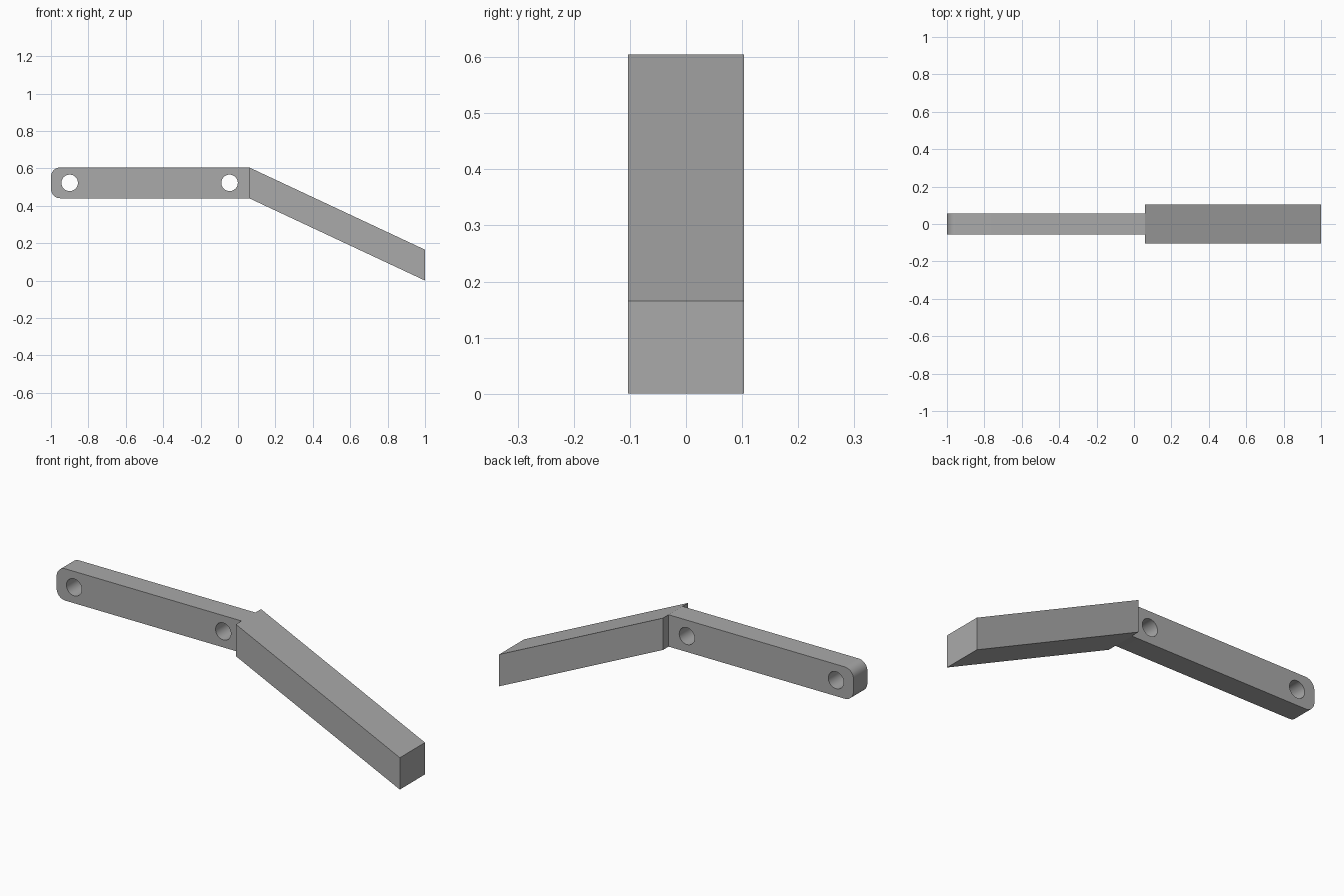
import bpy
import bmesh
import math

cube = bpy.data.objects.get("Cube")
if cube:
    bpy.data.objects.remove(cube, do_unlink=True)

TOP, BOTTOM = 0.605, 0.44       # height of the flat bar
LEFT, JOINT, TIP = -1.0, 0.06, 1.0
DROP = BOTTOM                   # the sloped arm falls to the ground
BAR_HALF, ARM_HALF = 0.057, 0.103
CORNER, HOLE = 0.05, 0.044

grey = bpy.data.materials.new("plain grey")
grey.use_nodes = True
grey.diffuse_color = (0.4, 0.4, 0.4, 1)
grey.node_tree.nodes["Principled BSDF"].inputs["Base Color"].default_value = (0.4, 0.4, 0.4, 1)


def arc(cx, cz, radius, start, end, steps):
    """Points along an arc in the xz plane, angles in degrees."""
    angles = [math.radians(start + (end - start) * i / steps) for i in range(steps + 1)]
    return [(cx + radius * math.cos(a), cz + radius * math.sin(a)) for a in angles]


def prism(name, outline, half):
    """Extrude an xz outline evenly to both sides of y = 0."""
    bm = bmesh.new()
    face = bm.faces.new([bm.verts.new((x, -half, z)) for x, z in outline])
    grown = bmesh.ops.extrude_face_region(bm, geom=[face])["geom"]
    verts = [g for g in grown if isinstance(g, bmesh.types.BMVert)]
    bmesh.ops.translate(bm, verts=verts, vec=(0, 2 * half, 0))
    bmesh.ops.recalc_face_normals(bm, faces=bm.faces)
    mesh = bpy.data.meshes.new(name)
    bm.to_mesh(mesh)
    bm.free()
    mesh.materials.append(grey)
    obj = bpy.data.objects.new(name, mesh)
    bpy.context.collection.objects.link(obj)
    return obj


def activate(obj):
    bpy.ops.object.select_all(action="DESELECT")
    obj.select_set(True)
    bpy.context.view_layer.objects.active = obj


# Flat bar with a rounded free end
bar_outline = [(JOINT, BOTTOM), (JOINT, TOP)]
bar_outline += arc(LEFT + CORNER, TOP - CORNER, CORNER, 90, 180, 10)
bar_outline += arc(LEFT + CORNER, BOTTOM + CORNER, CORNER, 180, 270, 10)
bar = prism("flat_bar", bar_outline, BAR_HALF)

# Two bolt holes through the bar
for x in (-0.9, -0.045):
    circle = arc(x, (TOP + BOTTOM) / 2, HOLE, 0, 360, 40)[:-1]
    cutter = prism("hole_cutter", circle, BAR_HALF * 2)
    cutter.hide_render = True
    cut = bar.modifiers.new("bolt hole", "BOOLEAN")
    cut.operation = "DIFFERENCE"
    cut.solver = "EXACT"
    cut.object = cutter
    activate(bar)
    bpy.ops.object.modifier_apply(modifier=cut.name)
    bpy.data.objects.remove(cutter, do_unlink=True)

activate(bar)
bpy.ops.object.shade_smooth_by_angle(angle=math.radians(30))

# Wider sloped arm with upright ends
prism("sloped_arm", [(JOINT, TOP), (JOINT, BOTTOM), (TIP, BOTTOM - DROP), (TIP, TOP - DROP)], ARM_HALF)
